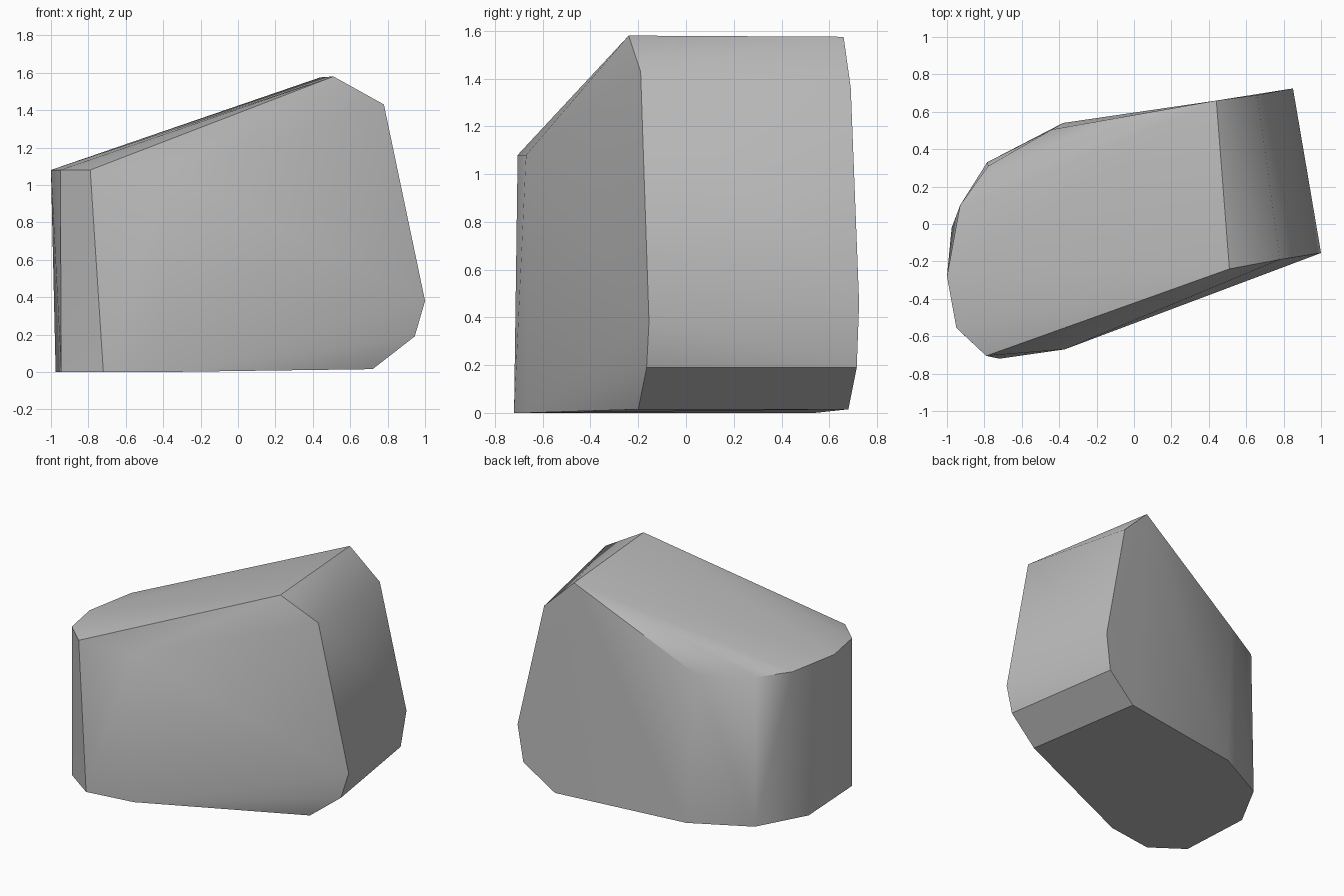
import bpy
import bmesh
import math

default = bpy.data.objects.get("Cube")
if default:
    bpy.data.objects.remove(default, do_unlink=True)

# One plain stone colour
stone = bpy.data.materials.new("stone_grey")
stone.use_nodes = True
grey = (0.5, 0.5, 0.5, 1)
stone.diffuse_color = grey
stone.node_tree.nodes["Principled BSDF"].inputs["Base Color"].default_value = grey

# Outlines of the rounded end, at the ground and at the shoulder
ground = [(-0.37, -0.67), (-0.72, -0.72), (-0.945, -0.56),
          (-0.975, -0.02), (-0.785, 0.33), (-0.38, 0.54)]
shoulder = [(-0.37, -0.67), (-0.79, -0.705), (-0.95, -0.555),
            (-1.0, -0.28), (-0.93, 0.1), (-0.78, 0.31), (-0.44, 0.505)]

# Profiles of the raised end, along its front and back edges
front_edge = [(0.51, -0.24, 1.58), (0.78, -0.19, 1.43), (1.0, -0.155, 0.38),
              (0.945, -0.165, 0.19), (0.72, -0.2, 0.015)]
back_edge = [(0.44, 0.66, 1.575), (0.66, 0.69, 1.36), (0.85, 0.725, 0.46),
             (0.81, 0.715, 0.19), (0.58, 0.68, 0.015)]

points = [(x, y, 0) for x, y in ground]
points += [(x, y, 1.08) for x, y in shoulder]
points += front_edge + back_edge

# Boulder: the convex skin around all the outlines
bm = bmesh.new()
for p in points:
    bm.verts.new(p)
hull = bmesh.ops.convex_hull(bm, input=bm.verts[:])
loose = {g for g in hull["geom_interior"] + hull["geom_unused"]
         if isinstance(g, bmesh.types.BMVert)}
bmesh.ops.delete(bm, geom=list(loose), context="VERTS")
bmesh.ops.dissolve_limit(bm, angle_limit=math.radians(1),
                         verts=bm.verts[:], edges=bm.edges[:])
bmesh.ops.recalc_face_normals(bm, faces=bm.faces[:])
mesh = bpy.data.meshes.new("boulder")
bm.to_mesh(mesh)
bm.free()
mesh.materials.append(stone)

boulder = bpy.data.objects.new("boulder", mesh)
bpy.context.collection.objects.link(boulder)
bpy.context.view_layer.objects.active = boulder
boulder.select_set(True)
bpy.ops.object.shade_smooth_by_angle(angle=math.radians(35))
